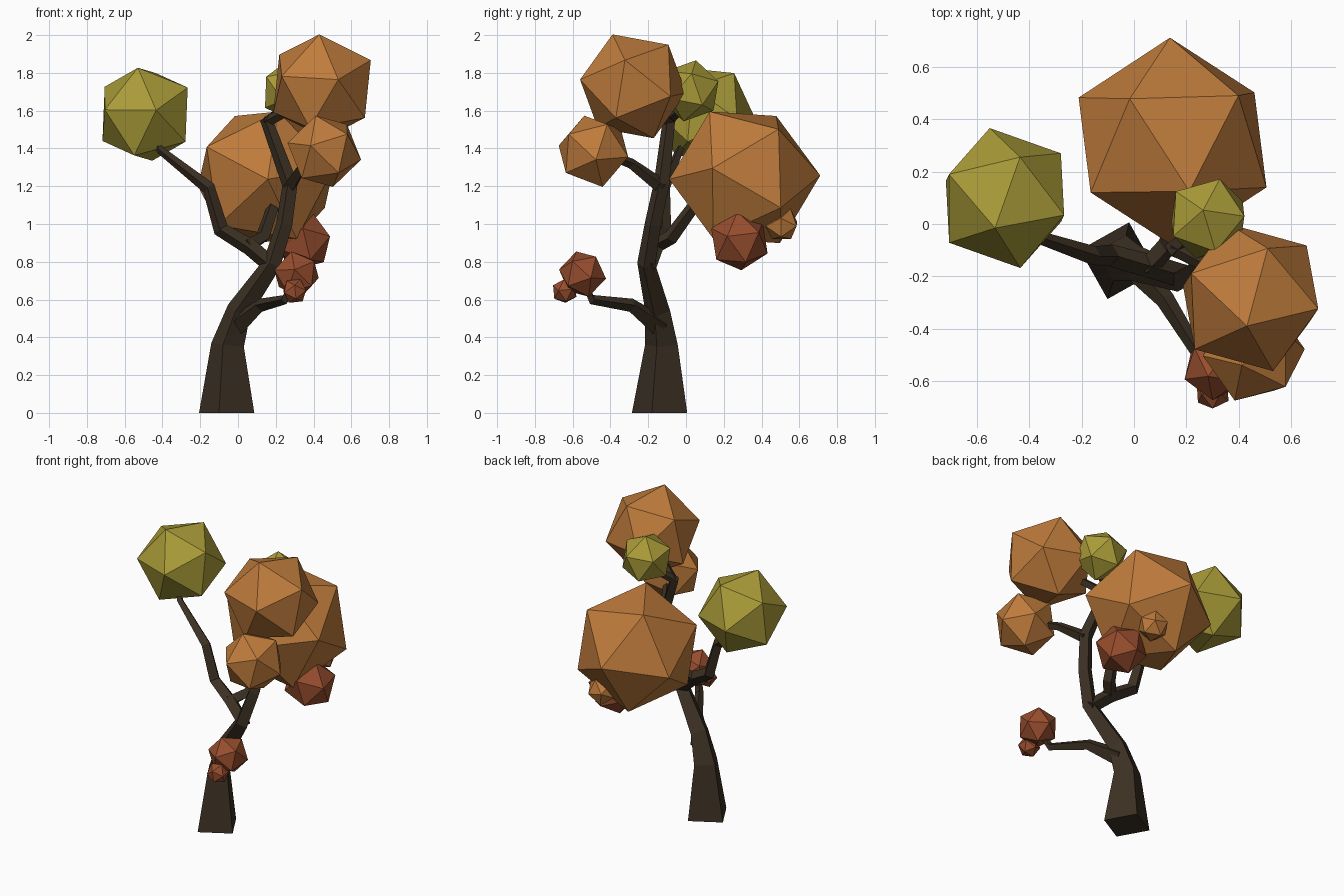
import bpy, bmesh
from mathutils import Vector, Matrix

if "Cube" in bpy.data.objects:
    bpy.data.objects.remove(bpy.data.objects["Cube"])


def material(name, rgb):
    m = bpy.data.materials.new(name)
    m.diffuse_color = (*rgb, 1)
    m.use_nodes = True
    m.node_tree.nodes["Principled BSDF"].inputs["Base Color"].default_value = m.diffuse_color
    return m


BARK = material("bark", (0.045, 0.03, 0.017))
ORANGE = material("orange_leaf", (0.52, 0.2, 0.045))
YELLOW = material("yellow_leaf", (0.4, 0.33, 0.04))
RED = material("red_leaf", (0.31, 0.075, 0.027))


def finish(bm, name, mat):
    bmesh.ops.recalc_face_normals(bm, faces=bm.faces)
    me = bpy.data.meshes.new(name)
    bm.to_mesh(me)
    bm.free()
    me.materials.append(mat)
    ob = bpy.data.objects.new(name, me)
    bpy.context.collection.objects.link(ob)
    return ob


def leaf_ball(name, mat, centre, r, v1=(0, 0, 1), v2=(1, 0, 0)):
    """Icosahedron with one corner along v1 and a neighbouring corner towards v2."""
    z = Vector(v1).normalized()
    x = Vector(v2)
    x = (x - z * x.dot(z)).normalized()
    y = z.cross(x)
    rot = Matrix((x, y, z)).transposed().to_4x4()
    bm = bmesh.new()
    bmesh.ops.create_icosphere(bm, subdivisions=1, radius=r,
                               matrix=Matrix.Translation(centre) @ rot)
    return finish(bm, name, mat)


def limb(name, path, ref=(-0.96, 0.27, 0)):
    """Four-sided tapered tube; path holds x, y, z, radius."""
    pts = [Vector(p[:3]) for p in path]
    bm = bmesh.new()
    rings = []
    for i, p in enumerate(pts):
        t = (pts[min(i + 1, len(pts) - 1)] - pts[max(i - 1, 0)]).normalized()
        if p.z == 0:
            t = Vector((0, 0, 1))          # keep the foot flat on the ground
        u = Vector(ref)
        u = (u - t * u.dot(t)).normalized()
        w = t.cross(u)
        r = path[i][3]
        rings.append([bm.verts.new(p + d * r) for d in (u, w, -u, -w)])
    for a, b in zip(rings, rings[1:]):
        for k in range(4):
            n = (k + 1) % 4
            bm.faces.new((a[k], a[n], b[n], b[k]))
    bm.faces.new(rings[0][::-1])
    bm.faces.new(rings[-1])
    return finish(bm, name, BARK)


# Trunk and branches
limb("trunk", [(-.06, -.14, 0, .152), (-.055, -.13, .36, .09), (.005, -.15, .54, .068),
               (.18, -.21, .79, .05), (.245, -.175, 1.0, .045), (.275, -.13, 1.21, .043),
               (.15, -.09, 1.55, .034), (.24, -.02, 1.62, .025)])
limb("left_branch", [(.19, -.2, .77, .045), (.06, -.16, .88, .045), (-.09, -.12, .97, .042),
                     (-.155, -.12, 1.19, .036), (-.41, -.035, 1.39, .022),
                     (-.46, .03, 1.47, .018)], (0, 1, .2))
limb("back_branch", [(.05, -.17, .88, .04), (.13, -.08, .93, .04),
                     (.18, .03, 1.08, .034), (.18, .12, 1.15, .03)])
limb("low_front_branch", [(-.01, -.14, .46, .06), (.12, -.29, .57, .036),
                          (.25, -.5, .6, .026), (.29, -.54, .7, .02)], (0, 0, 1))
limb("upper_front_branch", [(.275, -.13, 1.2, .04), (.35, -.29, 1.32, .028),
                            (.43, -.42, 1.37, .022)], (0, 0, 1))
limb("top_branch", [(.15, -.09, 1.54, .03), (.3, -.17, 1.62, .025)], (0, 0, 1))

# Foliage
leaf_ball("big_back_foliage", ORANGE, (.147, .311, 1.247), .4,
          (-.01, .4, .01), (-.162, .174, .322))
leaf_ball("top_foliage", ORANGE, (.445, -.28, 1.729), .296,
          (-.014, -.109, .275), (.261, -.04, .131))
leaf_ball("front_foliage", ORANGE, (.457, -.49, 1.385), .2,
          (-.045, -.048, .187), (-.198, -.012, .041))
leaf_ball("small_back_foliage", ORANGE, (.27, .505, 1.0), .096,
          (.02, .05, .08), (.08, 0, .03))
leaf_ball("left_yellow_foliage", YELLOW, (-.492, .099, 1.581), .274,
          (.222, -.064, .139), (-.038, -.114, .245))
leaf_ball("small_yellow_foliage", YELLOW, (.282, .02, 1.705), .166,
          (.045, .15, .05), (-.04, -.03, .155))
leaf_ball("back_red_foliage", RED, (.34, .283, .91), .163,
          (.05, -.01, .154), (.14, -.06, .05))
leaf_ball("low_red_foliage", RED, (.31, -.548, .735), .127,
          (.05, .07, .09), (-.04, -.05, .11))
leaf_ball("small_red_foliage", RED, (.3, -.642, .645), .069,
          (0, -.06, .03), (.03, 0, .06))
